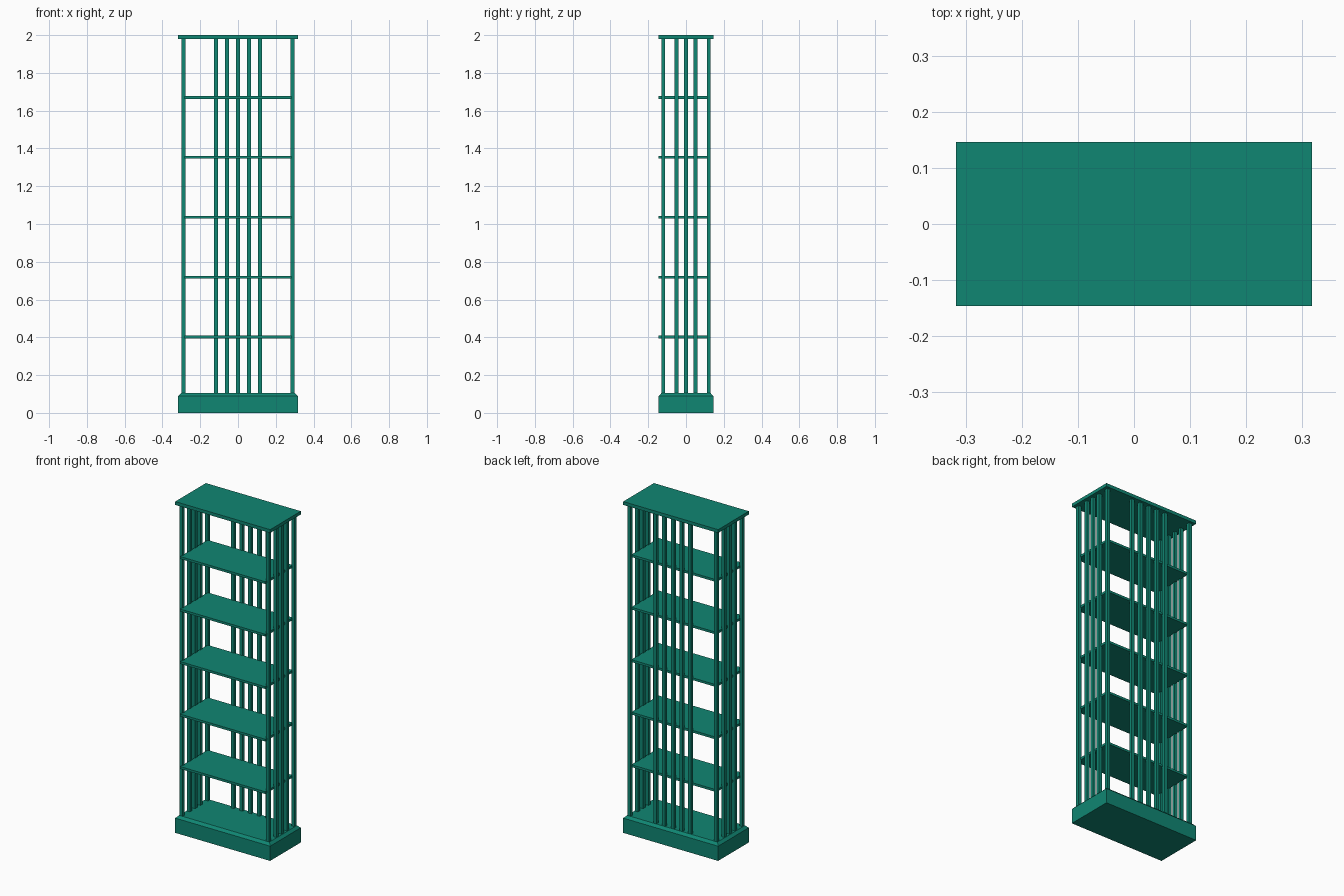
import bpy
import bmesh
from mathutils import Matrix

cube = bpy.data.objects.get("Cube")
if cube:
    bpy.data.objects.remove(cube, do_unlink=True)

green = bpy.data.materials.new("teal_green")
green.use_nodes = True
colour = (0.005, 0.24, 0.17, 1)
green.diffuse_color = colour
green.node_tree.nodes["Principled BSDF"].inputs["Base Color"].default_value = colour


def box(name, x, y, z, chamfer=0):
    """Box spanning the (low, high) pairs, with optional chamfered top rim."""
    bm = bmesh.new()
    spans = (x, y, z)
    centre = [(a + b) / 2 for a, b in spans]
    size = [b - a for a, b in spans]
    bmesh.ops.create_cube(bm, size=1, matrix=Matrix.LocRotScale(centre, None, size))
    if chamfer:
        rim = [e for e in bm.edges if all(v.co.z > centre[2] for v in e.verts)]
        bmesh.ops.bevel(bm, geom=rim, offset=chamfer, segments=1, affect='EDGES')
    mesh = bpy.data.meshes.new(name)
    bm.to_mesh(mesh)
    bm.free()
    mesh.materials.append(green)
    obj = bpy.data.objects.new(name, mesh)
    bpy.context.collection.objects.link(obj)
    return obj


W, D = 0.317, 0.146          # half width and depth of base and top
POST_X, POST_Y = 0.289, 0.121
R = 0.01                     # half thickness of a post
BASE_TOP, TOP_UNDER = 0.104, 1.98


def post(name, x, y):
    box(name, (x - R, x + R), (y - R, y + R), (BASE_TOP - 0.01, TOP_UNDER + 0.005))


# Plinth and top board
box("base", (-W, W), (-D, D), (0, BASE_TOP), chamfer=0.015)
box("top_board", (-W, W), (-D, D), (TOP_UNDER, 2))

# Shelves, open at the front and resting against the back bars
for i in range(5):
    z = 0.402 + i * 0.317
    box(f"shelf_{i + 1}", (-0.284, 0.284), (-D, 0.116), (z - 0.007, z + 0.007))

# Corner posts and side bars
for side, x in (("left", POST_X), ("right", -POST_X)):
    for i, y in enumerate((-POST_Y, -0.051, 0, 0.051, POST_Y)):
        post(f"{side}_post_{i + 1}", x, y)

# Back bars
for i in range(5):
    post(f"back_bar_{i + 1}", (i - 2) * 0.058, POST_Y)
